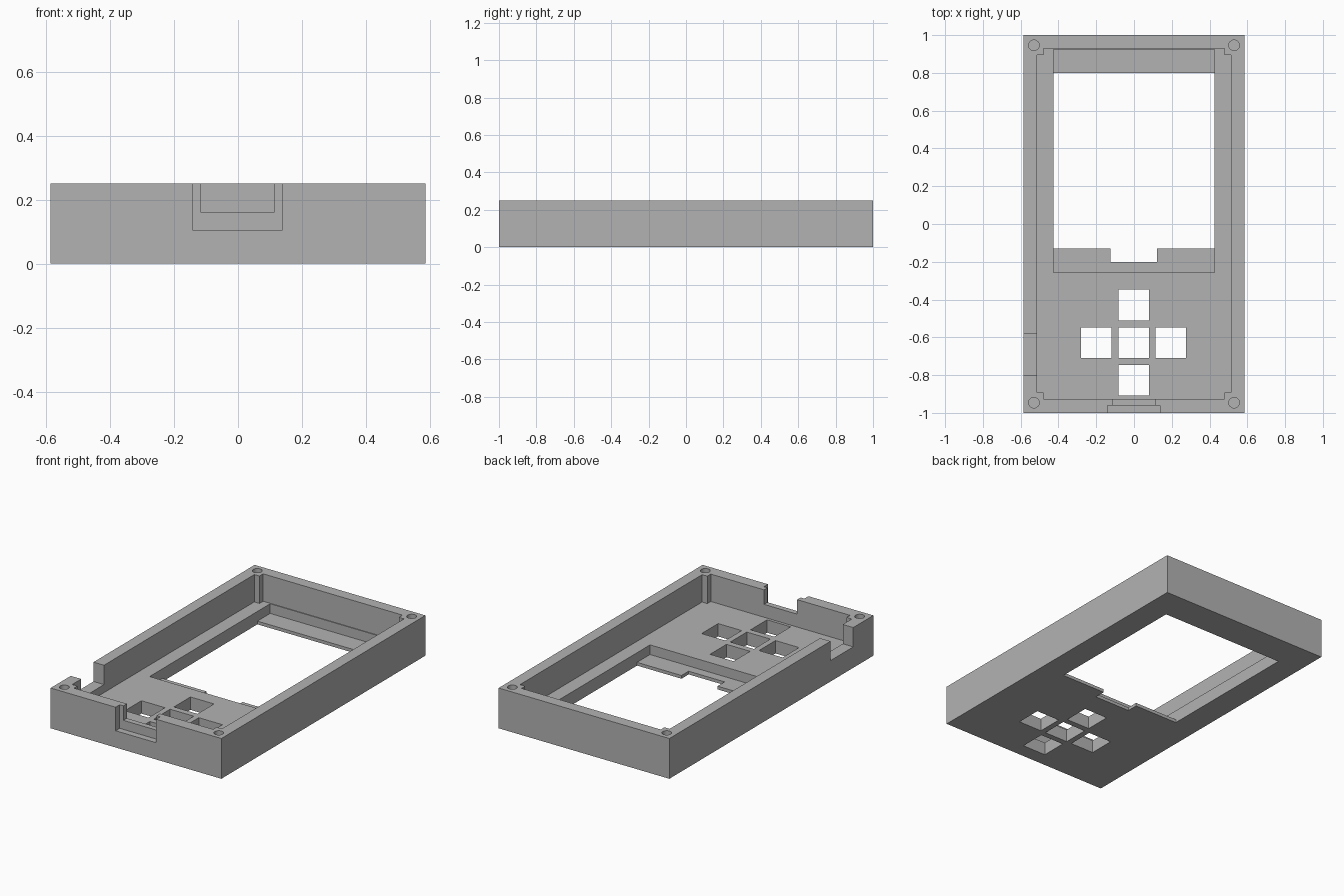
import bpy
from mathutils import Vector

if "Cube" in bpy.data.objects:
    bpy.data.objects.remove(bpy.data.objects["Cube"], do_unlink=True)

TOP, FLOOR, SHELF = 0.25, 0.08, 0.02
OVER = 0.4    # cutters overshoot the top
UNDER = -0.1  # and the underside

grey = bpy.data.materials.new("plain_grey")
grey.use_nodes = True
grey.diffuse_color = (0.45, 0.45, 0.45, 1)
grey.node_tree.nodes["Principled BSDF"].inputs["Base Color"].default_value = (0.45, 0.45, 0.45, 1)


def box(name, x0, x1, y0, y1, z0, z1):
    """Box spanning the given limits."""
    lo, hi = Vector((x0, y0, z0)), Vector((x1, y1, z1))
    bpy.ops.mesh.primitive_cube_add(size=1)
    ob = bpy.context.object
    ob.name = name
    for v in ob.data.vertices:
        v.co = (lo + hi) / 2 + v.co * (hi - lo)
    return ob


def cut(target, cutter):
    """Subtract the cutter from the target and discard it."""
    mod = target.modifiers.new("cut", 'BOOLEAN')
    mod.operation = 'DIFFERENCE'
    mod.solver = 'EXACT'
    mod.object = cutter
    bpy.context.view_layer.objects.active = target
    bpy.ops.object.modifier_apply(modifier=mod.name)
    bpy.data.objects.remove(cutter, do_unlink=True)


# Outer shell
case = box("case_shell", -0.586, 0.586, -1, 1, 0, TOP)

# Main cavity, leaving small square posts in the corners
cut(case, box("cavity", -0.514, 0.514, -0.892, 0.894, FLOOR, OVER))
cut(case, box("cavity_ends", -0.478, 0.478, -0.926, 0.93, FLOOR, OVER))

# Screen recess, window and ribbon notch
cut(case, box("screen_recess", -0.427, 0.427, -0.257, 0.925, SHELF, OVER))
cut(case, box("screen_window", -0.427, 0.427, -0.13, 0.80, UNDER, OVER))
cut(case, box("ribbon_notch", -0.125, 0.122, -0.2, 0, UNDER, OVER))

# Five square button openings in a cross
HALF = 0.081
for dx, dy in ((0, 0), (1, 0), (-1, 0), (0, 1), (0, -1)):
    cx, cy = -0.002 + dx * 0.197, -0.628 + dy * 0.199
    cut(case, box("button_hole", cx - HALF, cx + HALF, cy - HALF, cy + HALF, UNDER, OVER))

# Stepped port opening in the front wall
cut(case, box("port_outer", -0.14, 0.138, -1.1, -0.96, 0.104, OVER))
cut(case, box("port_inner", -0.115, 0.113, -1.05, -0.9, 0.16, OVER))

# Opening in the side wall
cut(case, box("side_opening", -0.7, -0.5, -0.803, -0.58, 0.13, OVER))

# Blind screw holes in the corners
for sx in (-1, 1):
    for sy in (-1, 1):
        bpy.ops.mesh.primitive_cylinder_add(vertices=32, radius=0.028, depth=0.3,
                                            location=(sx * 0.53, sy * 0.946, 0.21))
        cut(case, bpy.context.object)

case.data.materials.clear()
case.data.materials.append(grey)
for p in case.data.polygons:
    p.material_index = 0
    p.use_smooth = False
